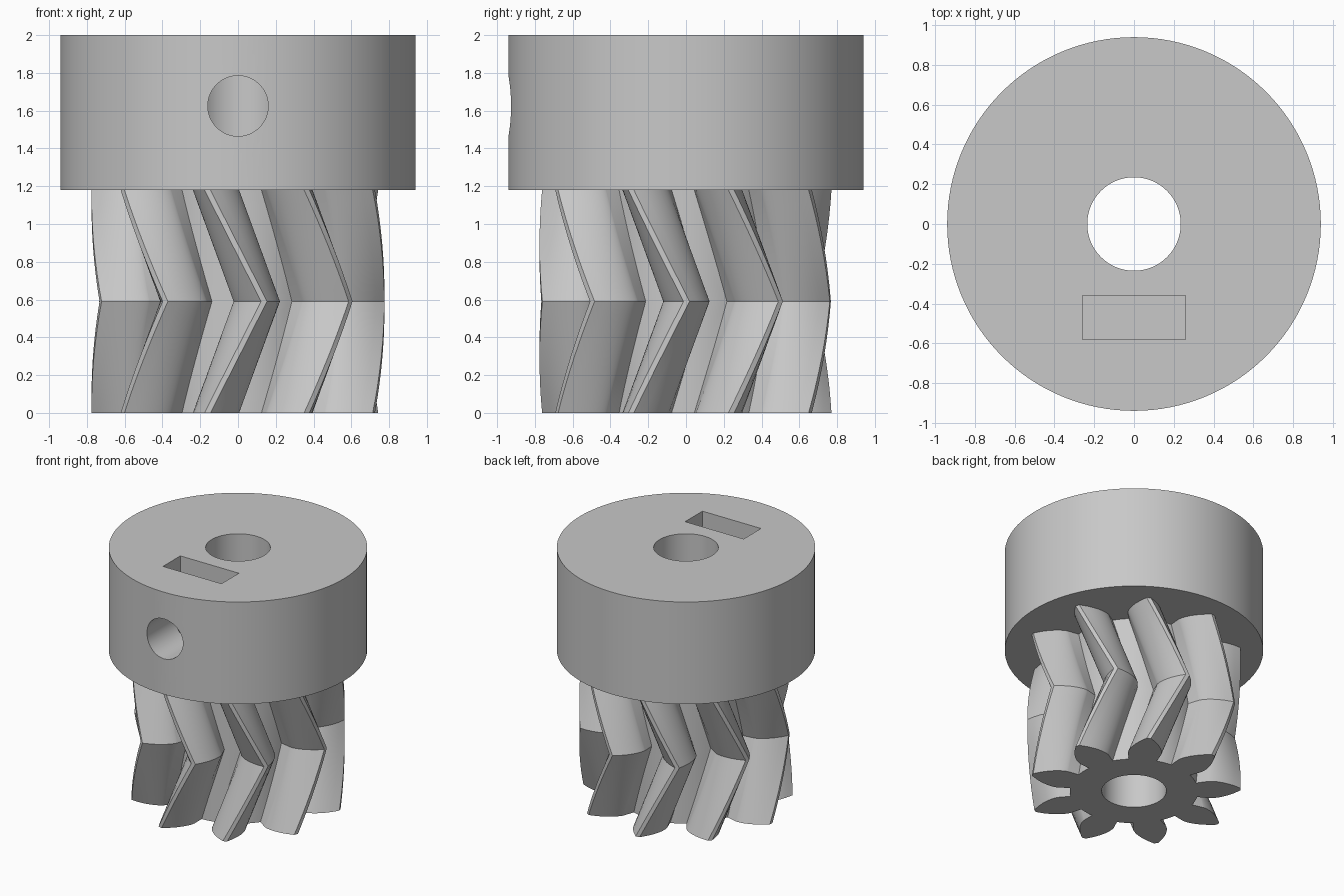
import bpy, bmesh, math

old = bpy.data.objects.get("Cube")
if old:
    bpy.data.objects.remove(old, do_unlink=True)

TEETH = 9
ROOT_R, BASE_R = 0.467, 0.557
ROOT_HALF = math.radians(12.6)      # half tooth angle at the root
ROLL_END = 0.969                    # involute roll at the tooth tip
START = math.radians(-102)
TWIST = math.radians(200 / TEETH)
GEAR_H, TOP, COLLAR_R, BORE_R = 1.18, 2.0, 0.94, 0.235
SCREW_Z = 1.625

grey = bpy.data.materials.new("plain_grey")
grey.use_nodes = True
colour = (0.58, 0.58, 0.58, 1)
grey.diffuse_color = colour
grey.node_tree.nodes["Principled BSDF"].inputs["Base Color"].default_value = colour


def tooth_half(steps=8):
    """Radius and angle of one flank, from root to tip."""
    pts = [(ROOT_R, -ROOT_HALF)]
    for i in range(steps + 1):
        t = ROLL_END * i / steps
        pts.append((BASE_R * math.sqrt(1 + t * t), -ROOT_HALF + t - math.atan(t)))
    return pts


def gear_profile():
    half = tooth_half()
    tooth = half + [(r, -a) for r, a in reversed(half)]
    pitch = math.tau / TEETH
    tooth += [(ROOT_R, ROOT_HALF + (pitch - 2 * ROOT_HALF) * f) for f in (0.25, 0.5, 0.75)]
    return [(r, START + k * pitch + a) for k in range(TEETH) for r, a in tooth]


def make_gear(slices=16):
    """Chevron gear: the profile turns one way, then back."""
    bm = bmesh.new()
    profile = gear_profile()
    rings = []
    for s in range(slices + 1):
        f = s / slices
        turn = TWIST * (1 - abs(2 * f - 1))
        rings.append([bm.verts.new((r * math.cos(a + turn), r * math.sin(a + turn), GEAR_H * f))
                      for r, a in profile])
    n = len(profile)
    for low, high in zip(rings, rings[1:]):
        for i in range(n):
            j = (i + 1) % n
            bm.faces.new((low[i], low[j], high[j], high[i]))
    bm.faces.new(rings[0][::-1])
    bm.faces.new(rings[-1])
    bmesh.ops.recalc_face_normals(bm, faces=bm.faces)
    mesh = bpy.data.meshes.new("herringbone_gear")
    bm.to_mesh(mesh)
    bm.free()
    obj = bpy.data.objects.new("herringbone_gear", mesh)
    bpy.context.collection.objects.link(obj)
    return obj


def cylinder(name, radius, depth, location, rotation=(0, 0, 0), sides=96):
    bpy.ops.mesh.primitive_cylinder_add(vertices=sides, radius=radius, depth=depth,
                                        location=location, rotation=rotation)
    obj = bpy.context.object
    obj.name = name
    return obj


def activate(obj):
    bpy.ops.object.select_all(action="DESELECT")
    obj.select_set(True)
    bpy.context.view_layer.objects.active = obj


def cut(obj, cutters):
    activate(obj)
    for c in cutters:
        mod = obj.modifiers.new("cut", "BOOLEAN")
        mod.operation = "DIFFERENCE"
        mod.solver = "EXACT"
        mod.object = c
        bpy.ops.object.modifier_apply(modifier=mod.name)


gear = make_gear()
collar = cylinder("collar", COLLAR_R, TOP - GEAR_H, (0, 0, (TOP + GEAR_H) / 2), sides=128)

# Cutters: shaft bore, set screw hole and nut slot
bore = cylinder("bore_cutter", BORE_R, 3, (0, 0, 1))
screw = cylinder("screw_cutter", 0.16, 1.2, (0, -0.6, SCREW_Z), (math.pi / 2, 0, 0), 64)
slot_floor = 1.36
bpy.ops.mesh.primitive_cube_add(size=1, location=(0, -0.47, slot_floor + 0.5))
slot = bpy.context.object
slot.name = "nut_slot_cutter"
slot.scale = (0.52, 0.22, 1)
bpy.context.view_layer.update()

cut(gear, [bore])
cut(collar, [bore, screw, slot])

for c in (bore, screw, slot):
    bpy.data.objects.remove(c, do_unlink=True)

for obj in (gear, collar):
    obj.data.materials.clear()
    obj.data.materials.append(grey)
    activate(obj)
    bpy.ops.object.shade_smooth_by_angle(angle=math.radians(30))
